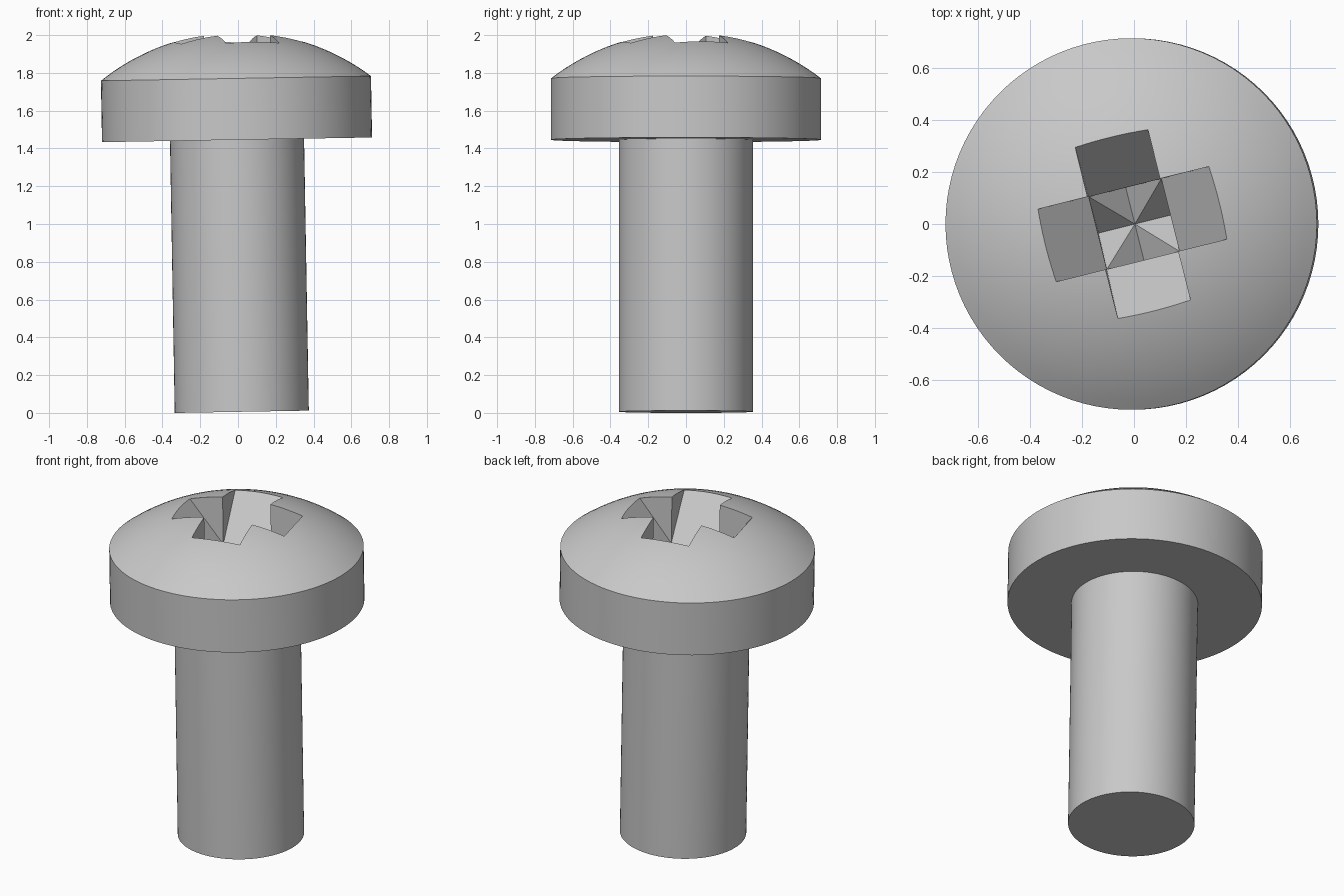
import bpy
import bmesh
import math
from mathutils import Matrix, Vector

if "Cube" in bpy.data.objects:
    bpy.data.objects.remove(bpy.data.objects["Cube"], do_unlink=True)

SEGMENTS = 96
SHANK_R, HEAD_R = 0.355, 0.715
HEAD_BASE, RIM, APEX = 1.44, 1.765, 2.01

# The whole screw leans slightly about y
LEAN = Matrix.Translation((0.02, 0, 0.006)) @ Matrix.Rotation(math.radians(-1), 4, "Y")

steel = bpy.data.materials.new("grey steel")
steel.use_nodes = True
GREY = (0.58, 0.58, 0.58, 1)
steel.diffuse_color = GREY
steel.node_tree.nodes["Principled BSDF"].inputs["Base Color"].default_value = GREY


def add_object(name, bm):
    bmesh.ops.recalc_face_normals(bm, faces=bm.faces)
    mesh = bpy.data.meshes.new(name)
    bm.to_mesh(mesh)
    bm.free()
    mesh.materials.append(steel)
    obj = bpy.data.objects.new(name, mesh)
    bpy.context.collection.objects.link(obj)
    return obj


def activate(obj):
    bpy.ops.object.select_all(action="DESELECT")
    obj.select_set(True)
    bpy.context.view_layer.objects.active = obj


def lathe(name, profile):
    """Spin a (radius, height) profile about z."""
    bm = bmesh.new()
    verts = [bm.verts.new((r, 0, z)) for r, z in profile]
    edges = [bm.edges.new(pair) for pair in zip(verts, verts[1:])]
    bmesh.ops.spin(bm, geom=verts + edges, cent=(0, 0, 0), axis=(0, 0, 1),
                   angle=math.tau, steps=SEGMENTS)
    bmesh.ops.remove_doubles(bm, verts=bm.verts, dist=0.0001)
    return add_object(name, bm)


def v_cutter(name, turn):
    """Wedge with a V section, pointing down, for one bar of the cross recess."""
    half, bottom, slope, height = 0.144, 1.52, 1.27, 0.8
    reach = height / slope
    section = [(0, bottom), (reach, bottom + height), (-reach, bottom + height)]
    bm = bmesh.new()
    face = bm.faces.new([bm.verts.new((-half, y, z)) for y, z in section])
    side = bmesh.ops.extrude_face_region(bm, geom=[face])["geom"]
    moved = [v for v in side if isinstance(v, bmesh.types.BMVert)]
    bmesh.ops.translate(bm, verts=moved, vec=Vector((2 * half, 0, 0)))
    bmesh.ops.rotate(bm, verts=bm.verts, cent=(0, 0, 0),
                     matrix=Matrix.Rotation(math.radians(turn), 3, "Z"))
    bmesh.ops.translate(bm, verts=bm.verts, vec=Vector((0.01, 0, 0)))
    cutter = add_object(name, bm)
    cutter.hide_render = True
    return cutter


# Shank: plain cylinder, reaching the underside of the head
shank = lathe("shank", [(0, 0), (SHANK_R, 0), (SHANK_R, HEAD_BASE), (0, HEAD_BASE)])

# Head: straight rim with a spherical dome on top
rise = APEX - RIM
ball = (HEAD_R ** 2 + rise ** 2) / (2 * rise)
sweep = math.asin(HEAD_R / ball)
STEPS = 16
dome = [(ball * math.sin(sweep * i / STEPS),
         APEX - ball + ball * math.cos(sweep * i / STEPS)) for i in range(STEPS, 0, -1)]
head = lathe("head", [(0, HEAD_BASE), (HEAD_R, HEAD_BASE)] + dome + [(0, APEX)])

# Cross recess: two crossing V grooves
for turn in (14, 104):
    cutter = v_cutter("recess_cutter", turn)
    cut = head.modifiers.new("recess", "BOOLEAN")
    cut.operation = "DIFFERENCE"
    cut.solver = "EXACT"
    cut.object = cutter
    activate(head)
    bpy.ops.object.modifier_apply(modifier=cut.name)
    bpy.data.objects.remove(cutter, do_unlink=True)

for part in (shank, head):
    activate(part)
    bpy.ops.object.shade_smooth_by_angle(angle=math.radians(25))
    part.matrix_world = LEAN
